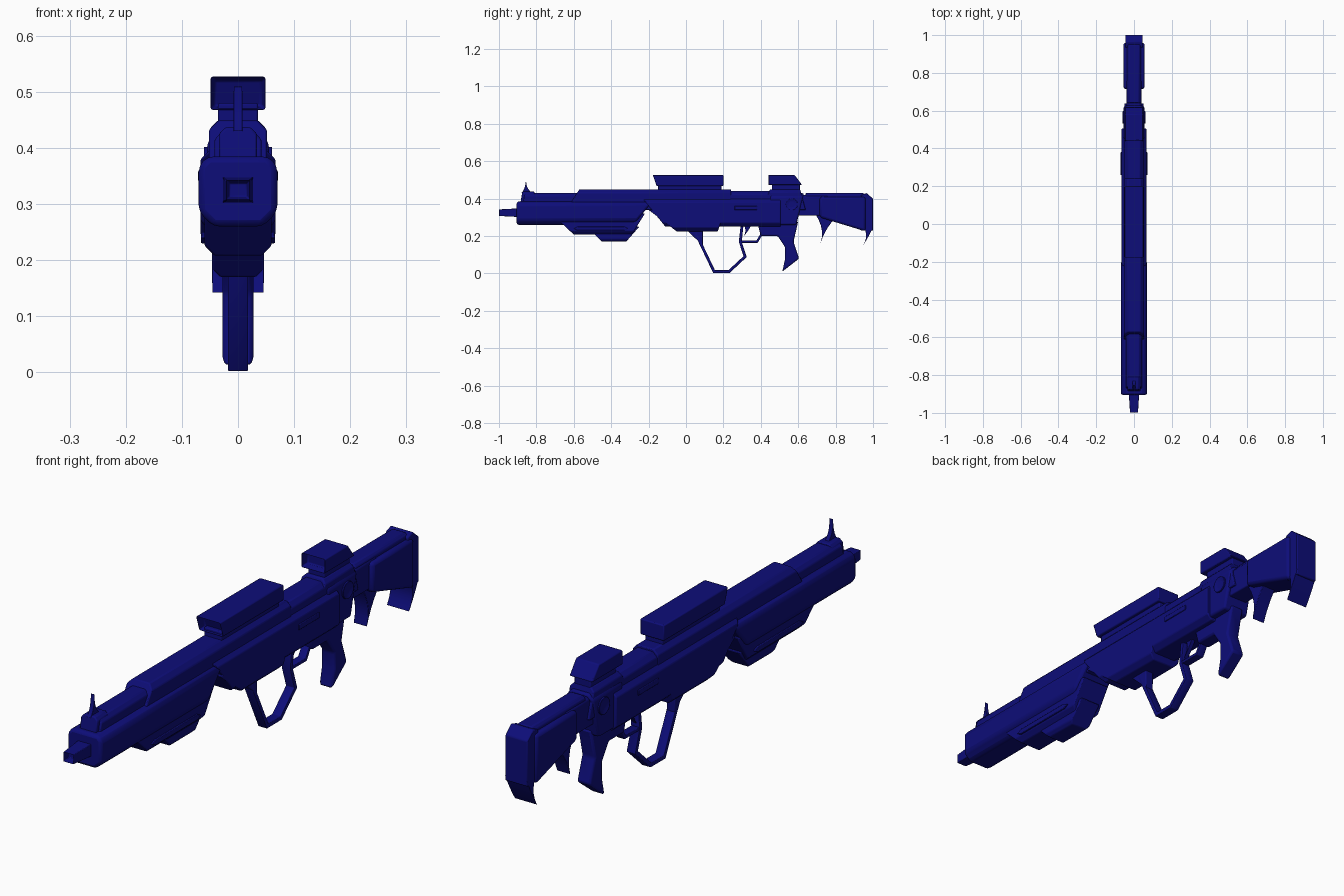
import bpy, bmesh, math
from mathutils import Vector

cube = bpy.data.objects.get("Cube")
if cube:
    bpy.data.objects.remove(cube)

navy = bpy.data.materials.new("navy_blue")
navy.use_nodes = True
colour = (0.004, 0.004, 0.19, 1)
navy.diffuse_color = colour
navy.node_tree.nodes["Principled BSDF"].inputs["Base Color"].default_value = colour


def finish(name, bm, soft, thickness=None, mirrored=False):
    """Turn a bmesh into an object with softened edges."""
    bmesh.ops.recalc_face_normals(bm, faces=bm.faces)
    mesh = bpy.data.meshes.new(name)
    bm.to_mesh(mesh)
    bm.free()
    mesh.materials.append(navy)
    part = bpy.data.objects.new(name, mesh)
    bpy.context.collection.objects.link(part)
    if thickness:
        shell = part.modifiers.new("thickness", 'SOLIDIFY')
        shell.thickness = thickness
        shell.offset = 0
        shell.use_even_offset = True
    bevel = part.modifiers.new("soft_edges", 'BEVEL')
    bevel.width = soft
    bevel.segments = 2
    bevel.limit_method = 'ANGLE'
    if mirrored:
        part.modifiers.new("both_sides", 'MIRROR')
    bpy.ops.object.select_all(action='DESELECT')
    part.select_set(True)
    bpy.context.view_layer.objects.active = part
    bpy.ops.object.shade_smooth_by_angle(angle=math.radians(35))


def sink(bm, direction, rim, depth):
    """Inset the face looking along a direction and push it inwards."""
    bm.normal_update()
    face = max(bm.faces, key=lambda f: f.normal.dot(direction))
    bmesh.ops.inset_region(bm, faces=[face], thickness=rim)
    bmesh.ops.translate(bm, verts=face.verts, vec=direction * -depth)


def block(name, y, z, width, nose=0, tail=0, brow=0, fall=0, keel=0, shoulder=0,
          front=1, rim=0, soft=0.004):
    """Box with sloped ends (nose and tail below, brow and fall above),
    chamfered long edges (keel below, shoulder above) and an optional front hollow."""
    bm = bmesh.new()
    bmesh.ops.create_cube(bm, size=2)
    long_edges = [e for e in bm.edges if e.verts[0].co.y != e.verts[1].co.y]
    low_edges = [e for e in long_edges if e.verts[0].co.z < 0]
    high_edges = [e for e in long_edges if e.verts[0].co.z > 0]
    middle = sum(z) / 2
    for v in bm.verts:
        is_back, is_top = v.co.y > 0, v.co.z > 0
        scale = 1 if is_back else front
        if is_back:
            new_y = y[1] - (fall if is_top else tail)
        else:
            new_y = y[0] + (brow if is_top else nose)
        v.co = (v.co.x * width * scale, new_y, middle + (z[is_top] - middle) * scale)
    for edges, offset in ((low_edges, keel), (high_edges, shoulder)):
        if offset:
            bmesh.ops.bevel(bm, geom=edges, offset=offset, segments=1,
                            profile=0.5, affect='EDGES')
    if rim:
        sink(bm, Vector((0, -1, 0)), rim, depth=0.03)
    finish(name, bm, soft)


def prism(name, outline, width, soft=0.004, centre=0, mirrored=False):
    """Side outline of (y, z) points given thickness across x."""
    bm = bmesh.new()
    face = bm.faces.new([bm.verts.new((centre - width, y, z)) for y, z in outline])
    grown = bmesh.ops.extrude_face_region(bm, geom=[face])["geom"]
    moved = [v for v in grown if isinstance(v, bmesh.types.BMVert)]
    bmesh.ops.translate(bm, verts=moved, vec=(2 * width, 0, 0))
    finish(name, bm, soft, mirrored=mirrored)


def horn(name, start, end, tip, bend, width, steps=5):
    """Curved claw: both edges sweep from the base past the bend to the tip."""
    def sweep(base):
        a, b, c = Vector(base), Vector(bend), Vector(tip)
        fractions = [i / steps for i in range(steps)]
        return [a.lerp(b, t).lerp(b.lerp(c, t), t) for t in fractions]
    prism(name, sweep(start) + [Vector(tip)] + sweep(end)[::-1], width, soft=0.002)


def ribbon(name, path, width, thickness):
    """Flat band following a side path."""
    bm = bmesh.new()
    rows = [[bm.verts.new((side * width, y, z)) for side in (-1, 1)] for y, z in path]
    for (a, b), (c, d) in zip(rows, rows[1:]):
        bm.faces.new((a, b, d, c))
    finish(name, bm, soft=0.002, thickness=thickness)


def knobs(name, x, y, z, radius, height, sides=24):
    """Dished round caps on both flanks."""
    bm = bmesh.new()
    bmesh.ops.create_cone(bm, cap_ends=True, segments=sides, radius1=radius,
                          radius2=radius, depth=height)
    for v in bm.verts:
        v.co = (x + v.co.z, y + v.co.x, z + v.co.y)
    bmesh.ops.recalc_face_normals(bm, faces=bm.faces)
    sink(bm, Vector((1, 0, 0)), rim=radius / 2, depth=height / 2)
    finish(name, bm, soft=0.002, mirrored=True)


# Shared heights
rib_top, cover_top, sight_top = 0.43, 0.45, 0.527
barrel_low, barrel_top, core = 0.26, 0.385, 0.34

# Barrel
block("muzzle", (-1, -0.86), (0.3, 0.35), 0.03, front=0.7, rim=0.008, soft=0.002)
block("barrel_housing", (-0.905, -0.18), (barrel_low, barrel_top), 0.07,
      tail=0.1, keel=0.026, shoulder=0.016, soft=0.012)
block("top_rib", (-0.88, -0.5), (core, rib_top), 0.042, brow=0.02, shoulder=0.015)
block("top_cover", (-0.64, 0.24), (core, cover_top), 0.052, brow=0.07,
      shoulder=0.018)

# Fore grip under the barrel
block("fore_grip", (-0.72, -0.22), (0.208, 0.32), 0.06, nose=0.12, tail=0.07, keel=0.018)
block("fore_grip_foot", (-0.53, -0.25), (0.17, 0.25), 0.044, nose=0.08, tail=0.07,
      keel=0.012)
prism("fore_grip_rails", [(-0.6, 0.24), (-0.58, 0.25), (-0.33, 0.25), (-0.31, 0.24),
                          (-0.33, 0.23), (-0.58, 0.23)], 0.005, soft=0.002,
      centre=0.061, mirrored=True)

# Receiver
block("receiver", (-0.24, 0.505), (0.25, 0.41), 0.067, nose=0.13, keel=0.02,
      shoulder=0.03)
block("receiver_belly", (-0.2, 0.21), (0.225, core), 0.067, nose=0.15, tail=0.04,
      keel=0.02)
block("receiver_saddle", (0.2, 0.5), (core, 0.44), 0.05, shoulder=0.018)
block("receiver_rear", (0.45, 0.64), (barrel_low, rib_top), 0.055, tail=0.05,
      fall=0.01, shoulder=0.02, soft=0.008)
block("receiver_crown", (0.4, 0.64), (core, cover_top), 0.05, brow=0.05, fall=0.03,
      shoulder=0.015)
knobs("side_knobs", 0.055, 0.565, 0.37, radius=0.032, height=0.012)
prism("ejection_slots", [(0.26, core), (0.26, 0.36), (0.38, 0.36), (0.38, core)],
      0.004, soft=0.002, centre=0.067, mirrored=True)

# Sights
horn("front_sight", (-0.88, rib_top), (-0.82, rib_top), (-0.855, 0.51),
     bend=(-0.858, cover_top), width=0.008)
block("front_sight_base", (-0.885, -0.81), (0.38, 0.437), 0.034, brow=0.01,
      shoulder=0.012)
block("scope_mount", (-0.15, 0.19), (rib_top, 0.48), 0.036)
block("scope", (-0.18, 0.2), (0.468, sight_top), 0.049, nose=0.02, rim=0.01)
block("rear_sight_mount", (0.46, 0.61), (rib_top, 0.48), 0.034)
block("rear_sight", (0.44, 0.62), (0.474, sight_top), 0.048, fall=0.04, rim=0.01)

# Trigger guards, trigger and pistol grip
ribbon("trigger_guard", [(0.05, 0.22), (0.15, 0.01), (0.23, 0.01), (0.316, 0.09),
                         (0.29, 0.17), (0.3, barrel_low)], width=0.018, thickness=0.015)
prism("guard_root", [(0, 0.235), (0.09, 0.235), (0.09, 0.15)], 0.018)
ribbon("grip_bridge", [(0.29, 0.17), (0.38, 0.17), (0.41, 0.22)], width=0.016,
       thickness=0.012)
horn("trigger", (0.31, barrel_low), (0.35, barrel_low), (0.3, 0.19),
     bend=(0.33, 0.22), width=0.008)
prism("pistol_grip", [(0.38, 0.28), (0.4, 0.2), (0.49, 0.2), (0.53, 0.14), (0.53, 0.08),
                      (0.515, 0.01), (0.605, 0.08), (0.575, 0.17), (0.6, 0.28)],
      0.028, soft=0.008)

# Shoulder stock with hooked claws
block("stock_neck", (0.6, 0.76), (0.31, 0.42), 0.04, shoulder=0.01)
prism("stock_body", [(0.715, 0.3), (0.715, 0.41), (0.96, 0.41), (0.96, 0.225)], 0.056,
      soft=0.012)
block("stock_rail", (0.64, 0.95), (core, rib_top), 0.036, shoulder=0.01)
horn("stock_front_claw", (0.69, 0.32), (0.8, 0.3), (0.72, 0.165), bend=(0.745, 0.24),
     width=0.028)
prism("butt_plate", [(0.935, 0.23), (0.935, 0.42), (0.965, rib_top), (1, 0.4), (1, 0.23)],
      0.046)
horn("butt_claw", (0.95, 0.25), (1, 0.25), (0.942, 0.142), bend=(0.98, 0.2), width=0.046)
